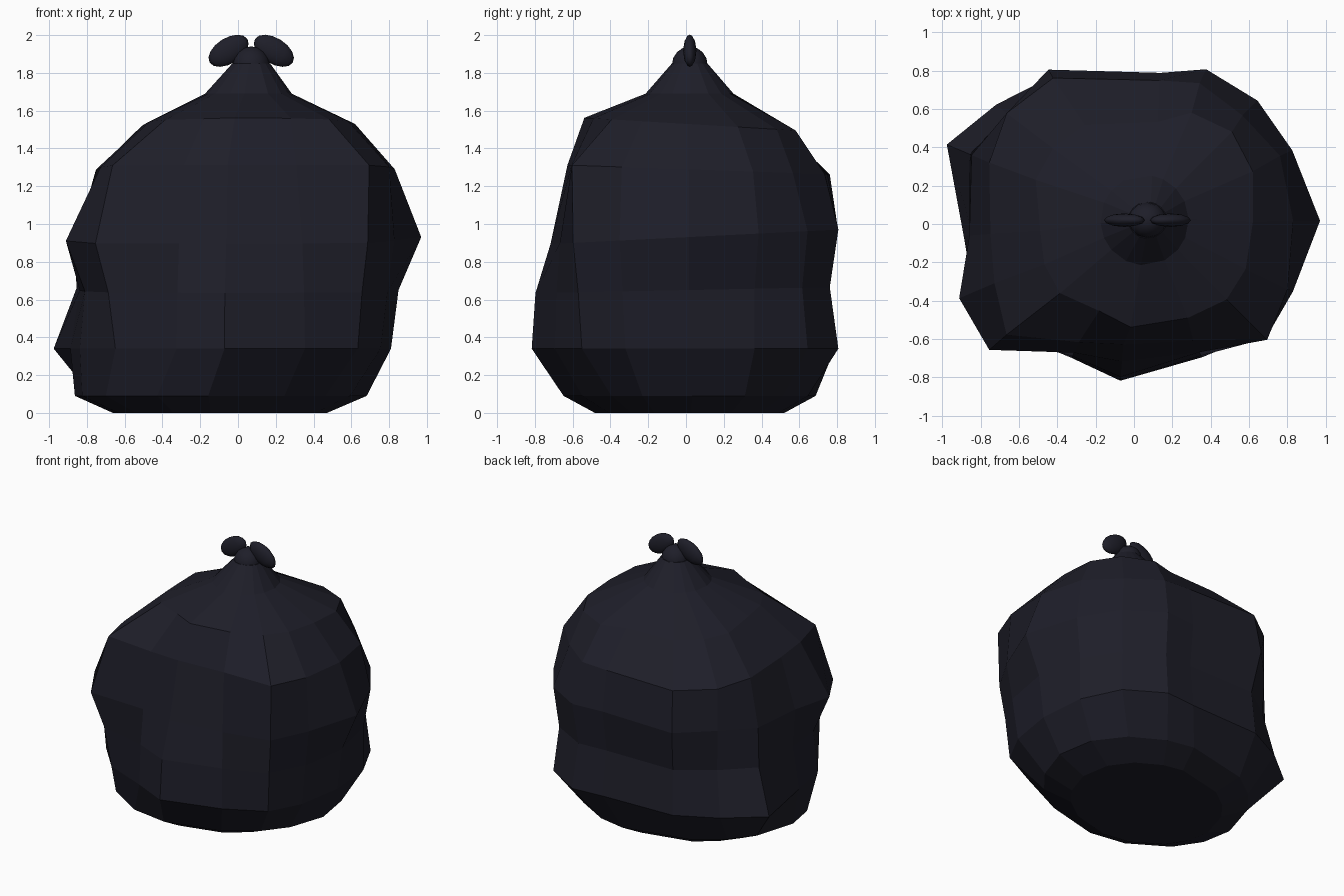
import bpy
import bmesh
import math
from mathutils import Matrix, Vector

default_cube = bpy.data.objects.get("Cube")
if default_cube:
    bpy.data.objects.remove(default_cube, do_unlink=True)

# One dark plastic colour for everything
plastic = bpy.data.materials.new("black_plastic")
plastic.use_nodes = True
colour = (0.013, 0.013, 0.022, 1.0)
plastic.diffuse_color = colour
plastic.node_tree.nodes["Principled BSDF"].inputs["Base Color"].default_value = colour

NECK = Vector((0.07, 0.02, 1.84))

# Direction in degrees of each vertical crease, counter-clockwise from the left side
CREASES = [1, 25, 45, 65, 80, 119, 139, 157, 184, 203, 221, 245, 265, 297, 319, 337]

# Crumpled rings: height, front-to-back tilt, centre x, radius in hundredths at each crease
CRUMPLED = [
    (0.34, 0.0, 0.0, [81, 86, 91, 89, 80, 88, 95, 106, 89, 91, 86, 77, 82, 78, 84, 82]),
    (0.65, 0.02, 0.0, [85, 86, 87, 84, 76, 85, 87, 93, 84, 88, 91, 76, 80, 77, 87, 86]),
    (0.93, 0.05, 0.0, [97, 91, 91, 89, 80, 92, 88, 92, 86, 99, 100, 74, 72, 75, 91, 90]),
    (1.29, -0.035, 0.0, [83, 84, 80, 81, 76, 87, 88, 82, 75, 79, 88, 68, 63, 68, 92, 87]),
    (1.53, -0.06, 0.03, [59, 65, 68, 64, 54, 59, 60, 59, 52, 54, 55, 50, 54, 55, 60, 60]),
]


def oval_ring(z, cx, rx, ry, skew=0.0):
    """Plain ring following the crease directions, drawn out along one diagonal."""
    points = []
    for angle in CREASES:
        a = math.radians(angle)
        stretch = 1 + skew * math.sin(2 * a)
        points.append(Vector((cx + rx * stretch * math.cos(a),
                              NECK.y + ry * stretch * math.sin(a), z)))
    return points


def crumpled_ring(z, tilt, cx, radii):
    """Uneven ring that bulges at some creases."""
    points = []
    for angle, radius in zip(CREASES, radii):
        a = math.radians(angle)
        y = radius / 100 * math.sin(a)
        points.append(Vector((cx + radius / 100 * math.cos(a), y, z + tilt * y)))
    return points


def finish(name, bm, smooth=False):
    """Turn a bmesh into a coloured object."""
    bmesh.ops.recalc_face_normals(bm, faces=bm.faces)
    mesh = bpy.data.meshes.new(name)
    bm.to_mesh(mesh)
    bm.free()
    mesh.materials.append(plastic)
    obj = bpy.data.objects.new(name, mesh)
    bpy.context.collection.objects.link(obj)
    for poly in mesh.polygons:
        poly.use_smooth = smooth
    return obj


def ellipsoid(name, centre, radii, tilt=0.0):
    """Smooth rounded lump, tilted in the front plane."""
    bm = bmesh.new()
    bmesh.ops.create_uvsphere(bm, u_segments=12, v_segments=8, radius=1)
    place = (Matrix.Translation(centre) @ Matrix.Rotation(tilt, 4, "Y")
             @ Matrix.Diagonal((*radii, 1)))
    bmesh.ops.transform(bm, matrix=place, verts=bm.verts)
    return finish(name, bm, smooth=True)


# Sack body: base rings, crumpled rings, then the gathered neck
rings = [oval_ring(0.0, -0.095, 0.565, 0.5, 0.05), oval_ring(0.09, -0.09, 0.77, 0.665, 0.05)]
rings += [crumpled_ring(*ring) for ring in CRUMPLED]
rings += [oval_ring(1.69, 0.055, 0.23, 0.235), oval_ring(1.85, NECK.x, 0.1, 0.095)]

bm = bmesh.new()
loops = [[bm.verts.new(p) for p in ring] for ring in rings]
count = len(CREASES)
for lower, upper in zip(loops, loops[1:]):
    for i in range(count):
        j = (i + 1) % count
        bm.faces.new((lower[i], lower[j], upper[j], upper[i]))
bm.faces.new(loops[0])
bm.faces.new(loops[-1])
finish("sack_body", bm)

# Knot on the neck, with a tied ear on each side
ellipsoid("knot", NECK, (0.1, 0.095, 0.1))
for side, label in ((1, "left"), (-1, "right")):
    centre = NECK + Vector((side * 0.12, 0, 0.077))
    ellipsoid(label + "_tie_ear", centre, (0.118, 0.035, 0.068), side * math.radians(32))
